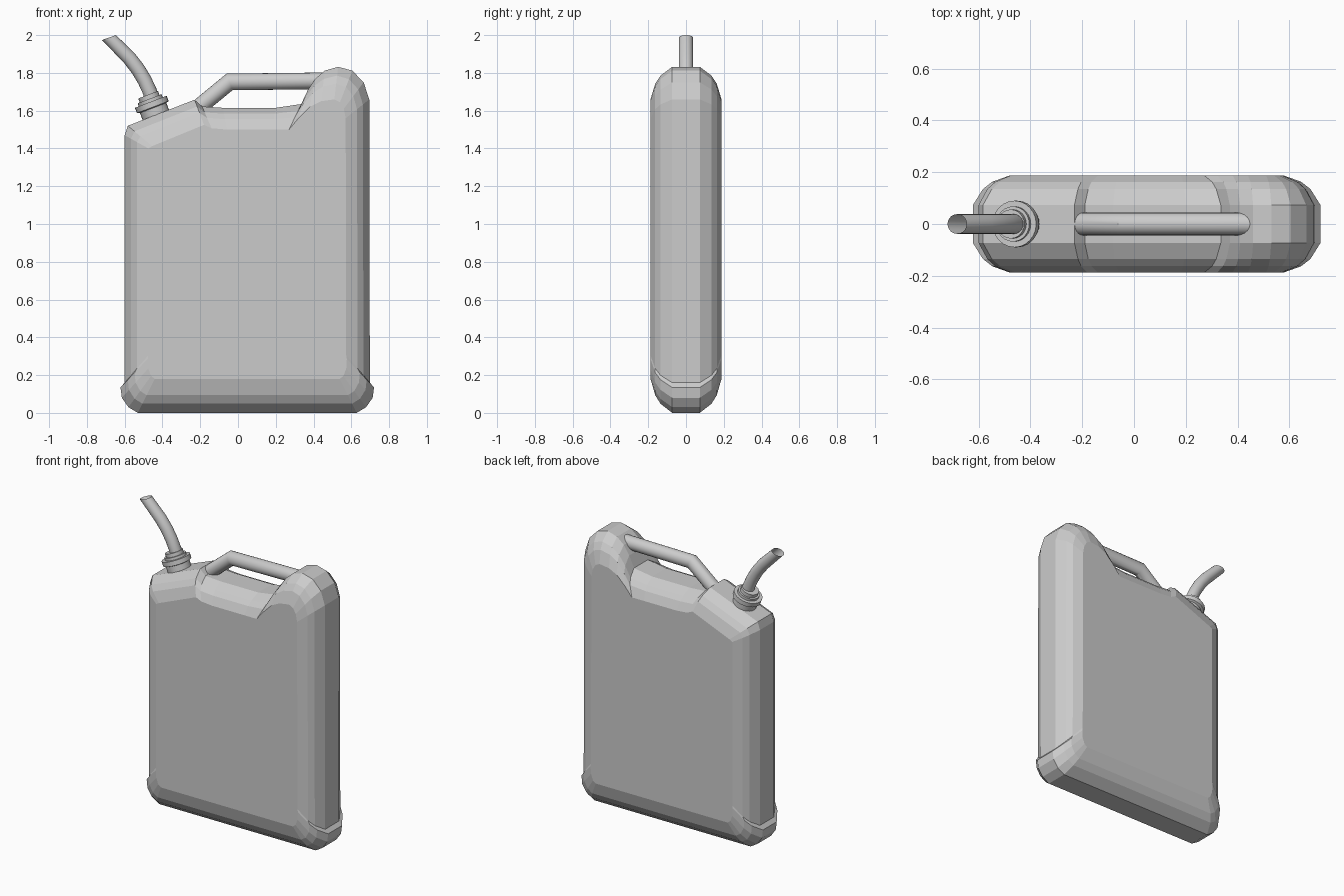
import bpy, bmesh, math
from mathutils import Vector

if "Cube" in bpy.data.objects:
    bpy.data.objects.remove(bpy.data.objects["Cube"])


def make_object(name, bm, smooth=False):
    bmesh.ops.recalc_face_normals(bm, faces=bm.faces)
    me = bpy.data.meshes.new(name)
    bm.to_mesh(me)
    bm.free()
    ob = bpy.data.objects.new(name, me)
    bpy.context.collection.objects.link(ob)
    if smooth:
        bpy.ops.object.select_all(action='DESELECT')
        ob.select_set(True)
        bpy.context.view_layer.objects.active = ob
        bpy.ops.object.shade_smooth_by_angle(angle=math.radians(35))
    return ob


def bridge(bm, loops):
    n = len(loops[0])
    for a, b in zip(loops, loops[1:]):
        for i in range(n):
            j = (i + 1) % n
            bm.faces.new((a[i], a[j], b[j], b[i]))


def tube(name, path, radius, sides=16, end_dir=None):
    # round tube along an x-z path with mitred joints
    pts = [Vector((x, 0, z)) for x, z in path]
    bm = bmesh.new()
    loops = []
    for i, p in enumerate(pts):
        d0 = (p - pts[max(i - 1, 0)]).normalized()
        d1 = (pts[min(i + 1, len(pts) - 1)] - p).normalized()
        t = (d0 + d1).normalized()
        seg = d0 if i else d1
        u = Vector((t.z, 0, -t.x)) / max(t.dot(seg), 0.5)
        if end_dir and i == len(pts) - 1:
            u = Vector((end_dir[0], 0, end_dir[1])) / radius
        angs = [2 * math.pi * k / sides for k in range(sides)]
        loops.append([bm.verts.new(p + radius * (math.cos(a) * u + math.sin(a) * Vector((0, 1, 0))))
                      for a in angs])
    bridge(bm, loops)
    return make_object(name, bm, True)


def lathe(name, profile, base, axis, sides=24):
    # revolve (radius, height) pairs around a tilted axis
    rot = Vector((0, 0, 1)).rotation_difference(Vector(axis))
    bm = bmesh.new()
    loops = []
    for r, h in profile:
        loops.append([bm.verts.new(Vector(base) + rot @ Vector((
            r * math.cos(2 * math.pi * k / sides), r * math.sin(2 * math.pi * k / sides), h)))
            for k in range(sides)])
    bridge(bm, loops)
    bm.faces.new(loops[0])
    bm.faces.new(loops[-1])
    return make_object(name, bm, True)


# Can body: outer rim point paired with the matching edge of the flat face
foot = [((-0.53, 0.0), (-0.44, 0.18)), ((-0.58, 0.03), (-0.46, 0.195)),
        ((-0.615, 0.08), (-0.475, 0.235)), ((-0.622, 0.135), (-0.478, 0.285)),
        ((-0.60, 0.16), (-0.475, 0.305))]
top = [((-0.60, 1.47), (-0.475, 1.40)), ((-0.583, 1.52), (-0.455, 1.412)),
       ((-0.23, 1.658), (-0.18, 1.525)), ((-0.19, 1.622), (-0.14, 1.507)),
       ((-0.08, 1.615), (-0.06, 1.50)), ((0.20, 1.615), (0.18, 1.50)),
       ((0.335, 1.635), (0.27, 1.50)), ((0.37, 1.71), (0.32, 1.56)),
       ((0.41, 1.77), (0.38, 1.62)), ((0.46, 1.812), (0.44, 1.65)),
       ((0.53, 1.832), (0.51, 1.66)), ((0.605, 1.812), (0.54, 1.645)),
       ((0.665, 1.75), (0.56, 1.61)), ((0.695, 1.66), (0.57, 1.56))]
mirror = [((0.098 - o[0], o[1]), (0.098 - i[0], i[1])) for o, i in reversed(foot)]
outline = foot + top + mirror

# Depth of the rounded rim: (y, blend from outer rim to flat face)
half = [(0.073, 0.0), (0.135, 0.27), (0.163, 0.52), (0.188, 1.0)]
section = [(-y, t) for y, t in reversed(half)] + half
bm = bmesh.new()
loops = []
for y, t in section:
    loops.append([bm.verts.new((o[0] + (i[0] - o[0]) * t, y, o[1] + (i[1] - o[1]) * t))
                  for o, i in outline])
bridge(bm, loops)
bm.faces.new(loops[0])
bm.faces.new(loops[-1])
make_object("can_body", bm)

# Carry handle
tube("carry_handle", [(-0.23, 1.60), (-0.045, 1.752), (0.46, 1.758)], 0.044, 20)

# Filler neck with collar, square to the sloping shoulder
lathe("filler_neck", [(0.075, -0.04), (0.075, 0.04), (0.09, 0.045), (0.09, 0.075),
                      (0.068, 0.075), (0.068, 0.092), (0.056, 0.092), (0.056, 0.115)],
      (-0.435, 0, 1.577), (-0.355, 0, 0.93))

# Bent pouring spout with an oblique open mouth
tube("pouring_spout", [(-0.45, 1.64), (-0.466, 1.70), (-0.495, 1.762), (-0.53, 1.82),
                       (-0.575, 1.878), (-0.683, 1.987)], 0.038, 20, end_dir=(0.037, 0.013))
